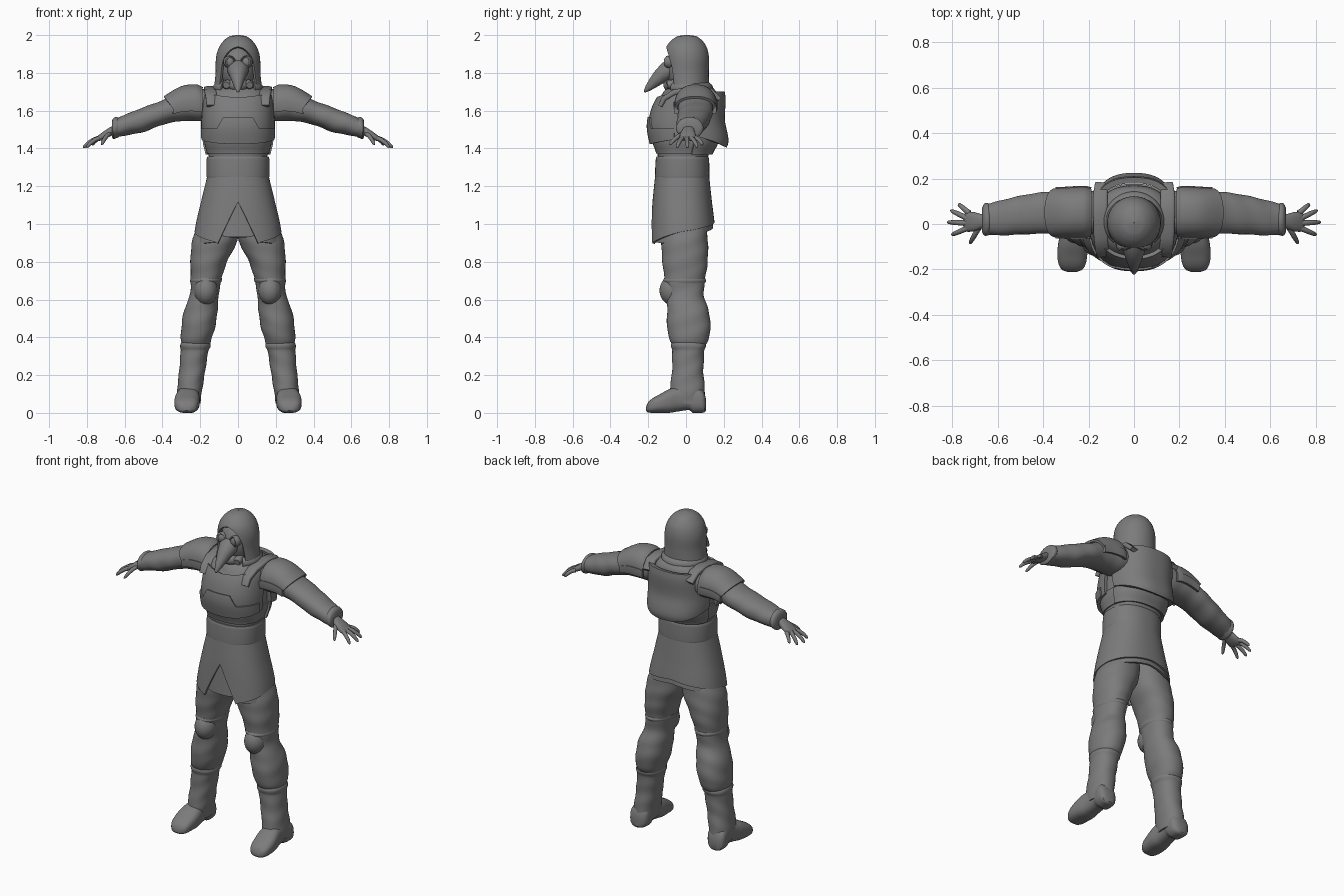
import bpy, bmesh, math
from mathutils import Vector
PI = math.pi

# One dark grey for the whole figure
dark = bpy.data.materials.new("dark_grey")
dark.diffuse_color = (.2, .2, .2, 1)


def finish(bm, name, mirror=False, thick=0):
    bmesh.ops.remove_doubles(bm, verts=bm.verts, dist=1e-4)
    if not thick:
        bmesh.ops.holes_fill(bm, edges=bm.edges)
    bmesh.ops.recalc_face_normals(bm, faces=bm.faces)
    me = bpy.data.meshes.new(name)
    bm.to_mesh(me)
    bm.free()
    me.materials.append(dark)
    ob = bpy.data.objects.new(name, me)
    bpy.context.collection.objects.link(ob)
    if thick:
        m = ob.modifiers.new("Solidify", 'SOLIDIFY')
        m.thickness, m.offset = thick, 0
    if mirror:
        ob.modifiers.new("Mirror", 'MIRROR')
    return ob


def bounds(rows, t):
    """Cubic interpolation of rows (t, lo1, hi1, lo2, hi2)."""
    t = min(max(t, rows[0][0]), rows[-1][0])
    i = max(k for k in range(len(rows) - 1) if rows[k][0] <= t)
    a, b = rows[i], rows[i + 1]
    p, q = rows[max(i - 1, 0)], rows[min(i + 2, len(rows) - 1)]
    h = b[0] - a[0]
    u = (t - a[0]) / h
    out = []
    for k in range(1, 5):
        m0 = (b[k] - p[k]) / (b[0] - p[0]) * h
        m1 = (q[k] - a[k]) / (q[0] - a[0]) * h
        out.append((2*u**3 - 3*u*u + 1)*a[k] + (u**3 - 2*u*u + u)*m0
                   + (3*u*u - 2*u**3)*b[k] + (u**3 - u*u)*m1)
    return out


def patch(name, rows, lo=None, hi=None, span=(-PI, PI), axis='z', off=0, thick=0,
          n=2.0, mirror=False, seg=56, lev=24, ripple=0):
    """Sweep of superellipse sections; lo/hi may depend on angle, span on height."""
    lo = rows[0][0] if lo is None else lo
    hi = rows[-1][0] if hi is None else hi
    call = lambda f, v: f(v) if callable(f) else f
    sp = lambda v: math.copysign(abs(v) ** (2 / n), v)
    bm, grid = bmesh.new(), []
    for j in range(lev + 1):
        s = j / lev
        a0, a1 = call(span, s)
        row = []
        for i in range(seg + 1):
            a = a0 + (a1 - a0) * i / seg
            l, h = call(lo, a), call(hi, a)
            t = l + (h - l) * s
            p0, p1, q0, q1 = bounds(rows, t)
            w = off + ripple * math.sin(62 * t + 3 * math.sin(a + 1))
            p = (p0 + p1) / 2 + ((p1 - p0) / 2 + w) * sp(math.sin(a))
            q = (q0 + q1) / 2 - ((q1 - q0) / 2 + w) * sp(math.cos(a))
            row.append(bm.verts.new({'z': (p, q, t), 'x': (t, p, q), 'y': (p, t, q)}[axis]))
        grid.append(row)
    for r0, r1 in zip(grid, grid[1:]):
        for i in range(seg):
            bm.faces.new((r0[i], r0[i + 1], r1[i + 1], r1[i]))
    return finish(bm, name, mirror, thick)


def tube(name, pts, mirror=False, seg=16, n=2.0):
    """Sweep along points (x, y, z, half width, half height)."""
    bm, rings = bmesh.new(), []
    P = [Vector(p[:3]) for p in pts]
    sp = lambda v: math.copysign(abs(v) ** (2 / n), v)
    for i, p in enumerate(pts):
        d = P[min(i + 1, len(P) - 1)] - P[max(i - 1, 0)]
        rot = d.to_track_quat('Z', 'Y')
        rings.append([bm.verts.new(P[i] + rot @ Vector((p[3] * sp(math.cos(k * 2 * PI / seg)),
                      p[4] * sp(math.sin(k * 2 * PI / seg)), 0))) for k in range(seg)])
    for r0, r1 in zip(rings, rings[1:]):
        for k in range(seg):
            bm.faces.new((r0[k], r0[(k + 1) % seg], r1[(k + 1) % seg], r1[k]))
    return finish(bm, name, mirror)


def ball(name, c, r, mirror=False):
    bm = bmesh.new()
    bmesh.ops.create_uvsphere(bm, u_segments=28, v_segments=18, radius=1)
    for v in bm.verts:
        v.co = Vector(v.co[k] * r[k] + c[k] for k in range(3))
    return finish(bm, name, mirror)


def sym(*rows):
    return [(z, -x, x, y0, y1) for z, x, y0, y1 in rows]


# Torso and its armour plates
torso = sym((1.34, .152, -.148, .112), (1.38, .158, -.152, .125), (1.43, .17, -.168, .15),
            (1.52, .175, -.182, .165), (1.61, .172, -.165, .17), (1.68, .162, -.13, .165),
            (1.715, .13, -.10, .15), (1.735, .07, -.06, .11))
patch("torso", torso, n=2.4)
patch("rib_plate", torso, lo=1.375, hi=1.47, span=(-1.9, 1.9), off=.002, thick=.012, n=2.4)
patch("chest_plate", torso, lo=lambda a: 1.455 - .03 * math.cos(a), hi=lambda a: 1.665 + .02 * min(abs(a), 1),
      span=(-1.5, 1.5), off=.009, thick=.018, n=2.4)
patch("stomach_plate", torso, lo=lambda a: 1.455 - .03 * math.cos(a),
      hi=lambda a: 1.565 - .06 * min(max((abs(a) - .33) / .2, 0), 1),
      span=(-1.35, 1.35), off=.019, thick=.014, n=2.4)
back = sym((1.39, .165, -.17, .195), (1.44, .178, -.19, .212), (1.55, .184, -.19, .193),
           (1.66, .18, -.17, .197), (1.71, .17, -.14, .19))
patch("back_plate", back, lo=lambda a: 1.475 + .065 * math.cos(a), hi=1.7,
      span=(1.7, 2 * PI - 1.7), thick=.026, n=2.5)
patch("lower_back_plate", torso, lo=1.37, hi=1.46, span=(1.8, 2 * PI - 1.8), off=.012, thick=.016, n=2.4)
tube("shoulder_strap", [(.138, -.135, 1.625, .028, .012), (.14, -.115, 1.665, .03, .014),
     (.145, -.06, 1.698, .032, .015), (.148, .05, 1.715, .032, .015),
     (.148, .13, 1.705, .032, .015), (.142, .175, 1.66, .03, .012)], True, 20, 4)

# Belt and layered skirt with a front slit
patch("belt", sym((1.24, .162, -.16, .12), (1.25, .166, -.164, .124), (1.345, .166, -.16, .122),
                  (1.357, .162, -.156, .118)), n=2.3)
skirt = sym((.87, .236, -.186, .156), (1.0, .216, -.178, .145), (1.12, .188, -.17, .13),
            (1.26, .154, -.156, .115))


def hem(a):
    d = abs(a)
    if d < .42:
        return 1.115 - d / .42 * .22
    if d < PI / 2:
        return .9 + (d - .42) / 1.15 * .06
    return .96 + (d - PI / 2) / (PI / 2) * .05


def inner_hem(a):
    return .93 + .05 * max(abs(a) - .2, 0) if abs(a) < .5 else hem(a) - .028 * min((abs(a) - .5) / .4, 1)


patch("skirt", skirt, lo=hem, thick=.014, n=2.3, seg=120)
patch("inner_skirt", skirt, lo=inner_hem, off=-.009, thick=.012, n=2.3, seg=120)

# Legs, knee pads and boots
patch("trouser_leg", [(.355, .15, .295, -.07, .1), (.385, .142, .302, -.085, .118), (.45, .122, .3, -.1, .13),
      (.54, .108, .286, -.1, .12), (.62, .102, .256, -.1, .095), (.7, .09, .25, -.112, .1),
      (.8, .058, .252, -.125, .115), (.92, .0, .24, -.13, .115), (1.05, -.01, .19, -.12, .1)],
      mirror=True, n=2.2, lev=50, ripple=.0013)
ball("knee_pad", (.17, -.07, .648), (.062, .07, .078), True)
patch("knee_band", [(.685, .094, .25, -.112, .098), (.7, .086, .254, -.121, .107), (.715, .086, .25, -.114, .1)],
      mirror=True, lev=8)
patch("boot_shaft", [(.05, .2, .322, -.075, .1), (.12, .19, .322, -.085, .1), (.22, .174, .312, -.074, .092),
      (.335, .155, .303, -.074, .098), (.345, .148, .307, -.08, .104), (.365, .147, .306, -.08, .104),
      (.372, .152, .301, -.074, .098)], mirror=True, n=2.2, lev=40, ripple=.0012)
patch("boot_foot", [(-.212, .255, .29, .012, .03), (-.205, .232, .312, .004, .05), (-.18, .214, .33, 0, .075),
      (-.14, .206, .337, 0, .098), (-.09, .202, .334, 0, .125), (-.04, .206, .324, .008, .14),
      (.02, .206, .318, .014, .15), (.035, .204, .32, 0, .15), (.08, .207, .322, 0, .13),
      (.1, .222, .312, .004, .1), (.107, .24, .29, .012, .07)], axis='y', mirror=True, n=2.6, lev=36)

# Arms: sleeves, cuffs and shoulder guards
sleeve = [(.1, -.04, .14, 1.56, 1.7), (.2, -.045, .145, 1.545, 1.715), (.3, -.042, .142, 1.545, 1.7),
          (.4, -.042, .14, 1.525, 1.655), (.5, -.046, .124, 1.487, 1.618), (.6, -.05, .1, 1.468, 1.578),
          (.655, -.045, .084, 1.456, 1.557)]
patch("sleeve", sleeve, axis='x', mirror=True, n=2.2, lev=60, ripple=.001)
patch("cuff", [(.63, -.045, .085, 1.46, 1.562), (.645, -.051, .092, 1.454, 1.567),
      (.66, -.05, .088, 1.45, 1.56), (.668, -.035, .07, 1.462, 1.545)], axis='x', mirror=True, lev=8)
guard = [(.19, -.05, .15, 1.53, 1.718), (.22, -.054, .156, 1.53, 1.732), (.3, -.053, .152, 1.53, 1.722),
         (.4, -.05, .148, 1.515, 1.664)]
patch("shoulder_guard", guard, hi=lambda a: .39 - .05 * (abs(a - PI) / 1.65) ** 2,
      span=(PI - 1.65, PI + 1.65), axis='x', thick=.014, mirror=True, n=2.2)
for nm, c in (("front", 1.65), ("back", -1.65)):
    patch("shoulder_guard_%s_rim" % nm, guard, hi=.345, span=(PI + c - .2, PI + c + .2), axis='x',
          off=.002, thick=.02, mirror=True, n=2.2, seg=12)

# Hands
tube("palm", [(.63, .015, 1.508, .03, .024), (.67, .012, 1.492, .032, .022), (.7, .01, 1.474, .042, .02),
              (.73, .01, 1.456, .045, .016), (.745, .01, 1.448, .036, .01)], True, n=2.4)
fingers = [("little", .725, .048, 1.456, .772, .088, 1.418), ("ring", .735, .026, 1.456, .806, .06, 1.406),
           ("middle", .738, .004, 1.455, .82, .008, 1.403), ("index", .732, -.018, 1.455, .802, -.048, 1.405),
           ("thumb", .68, -.012, 1.478, .722, -.086, 1.42)]
for nm, x0, y0, z0, x1, y1, z1 in fingers:
    A, B = Vector((x0, y0, z0)), Vector((x1, y1, z1))
    tube(nm + "_finger", [(*(A.lerp(B, t) + Vector((0, 0, .01 * math.sin(t * PI)))), r, r) for t, r in
         ((0, .013), (.35, .0115), (.7, .0105), (.93, .008), (1, .003))], True, 10)

# Hood with an open face, and cowl folds round the neck
hood = sym((1.64, .128, -.1, .13), (1.68, .128, -.106, .13), (1.72, .121, -.1, .117), (1.8, .112, -.104, .114),
           (1.88, .110, -.107, .115), (1.93, .096, -.1, .105), (1.965, .072, -.076, .083),
           (1.985, .047, -.048, .058), (1.992, .03, -.028, .04), (1.995, .001, .004, .006))


def opening(s):
    o = .9 * math.sqrt(1 - (s / .83) ** 4) if s < .83 else 0
    return (o, 2 * PI - o)


patch("hood", hood, span=opening, thick=.013, seg=72, lev=60)
for k, (z, w) in enumerate(((1.675, .134), (1.72, .124))):
    patch("cowl_fold_%d" % k, sym((z - .03, w - .02, -.09, .12), (z - .012, w, -.11, .147 - k * .012),
          (z + .012, w, -.108, .145 - k * .012), (z + .03, w - .02, -.085, .11)),
          span=(.75, 2 * PI - .75), thick=.012, lev=12)
patch("collar", sym((1.63, .115, -.14, .1), (1.67, .105, -.135, .1), (1.705, .09, -.115, .09),
                    (1.74, .065, -.08, .06)), lev=12)

# Beaked mask
ball("mask", (0, -.012, 1.825), (.092, .095, .125))
tube("beak", [(0, -.06, 1.825, .06, .055), (0, -.1, 1.81, .055, .05), (0, -.135, 1.783, .042, .041),
              (0, -.17, 1.75, .029, .03), (0, -.2, 1.72, .017, .018), (0, -.215, 1.704, .009, .009),
              (0, -.22, 1.698, .002, .002)], seg=24)
tube("goggle_rim", [(.043, -.06, 1.857, .031, .031), (.045, -.098, 1.858, .033, .033),
                    (.046, -.106, 1.858, .03, .03), (.0455, -.107, 1.858, .024, .024)], True, 24)
ball("goggle_lens", (.046, -.103, 1.858), (.024, .013, .024), True)
tube("breather", [(.05, -.05, 1.745, .022, .022), (.06, -.09, 1.737, .024, .024),
                  (.062, -.1, 1.735, .017, .017)], True, 20)
ball("chin_guard", (0, -.065, 1.735), (.06, .055, .04))

# Bake modifiers and smooth-shade with crisp plate edges
bpy.ops.object.select_all(action='SELECT')
bpy.context.view_layer.objects.active = bpy.context.selected_objects[0]
bpy.ops.object.convert(target='MESH')
bpy.ops.object.shade_smooth_by_angle(angle=math.radians(40))
